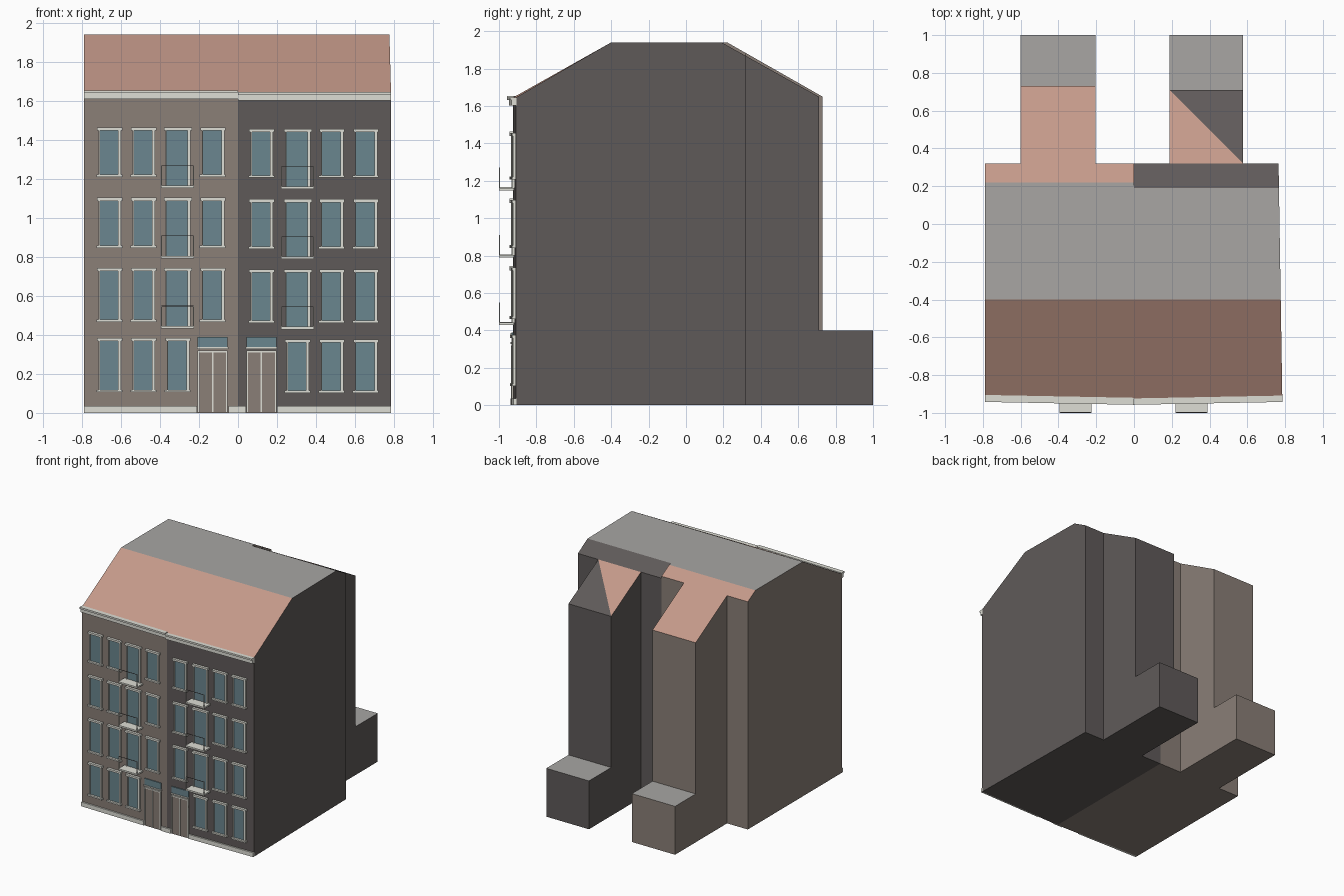
import bpy, bmesh

if "Cube" in bpy.data.objects:
    bpy.data.objects.remove(bpy.data.objects["Cube"])


def material(name, rgb):
    m = bpy.data.materials.new(name)
    lin = [(c / 255 / 12.92) if c < 11 else ((c / 255 + 0.055) / 1.055) ** 2.4 for c in rgb]
    m.diffuse_color = (*lin, 1)
    m.use_nodes = True
    m.node_tree.nodes["Principled BSDF"].inputs["Base Color"].default_value = m.diffuse_color
    return m


TAUPE = material("taupe_wall", (138, 127, 119))
DARK = material("dark_grey_wall", (95, 90, 89))
TILE = material("terracotta_roof", (197, 154, 138))
FLAT = material("grey_flat_roof", (168, 166, 164))
TRIM = material("off_white_trim", (222, 222, 213))
GLASS = material("blue_grey_glass", (106, 134, 143))


def front(x):
    """y of the slightly bent street facade"""
    return -0.91 - 0.015 * (1 - abs(x) / 0.79)


def finish(name, bm, mats):
    bmesh.ops.recalc_face_normals(bm, faces=bm.faces)
    me = bpy.data.meshes.new(name)
    bm.to_mesh(me)
    bm.free()
    for m in mats:
        me.materials.append(m)
    ob = bpy.data.objects.new(name, me)
    bpy.context.collection.objects.link(ob)
    return ob


def extrude_profile(name, profile, x0, x1, wall, back_slope=TILE, open_y=None, split=False):
    """Extrude a (y, z) outline along x; roof colours follow the face slope"""
    bm = bmesh.new()
    rings = []
    for x in (x0, x1):
        ring = []
        for y, z in profile:
            px = x - 0.016 * (y + 0.91) if x > 0.7 else x   # slanting end wall
            ring.append(bm.verts.new((px, front(x) if y < -0.9 else y, z)))
        rings.append(ring)
    a, b = rings
    n = len(profile)
    bm.faces.new(a)
    bm.faces.new(b)
    for i in range(n):
        j = (i + 1) % n
        bm.faces.new((a[i], a[j], b[j], b[i]))
    bmesh.ops.recalc_face_normals(bm, faces=bm.faces)
    if split:       # diagonal across the sloping wing roof
        bmesh.ops.connect_verts(bm, verts=[a[2], b[1]])
    if open_y is not None:      # no hidden wall where the parts join
        hidden = [f for f in bm.faces if all(abs(v.co.y - open_y) < 1e-4 for v in f.verts)]
        bmesh.ops.delete(bm, geom=hidden, context='FACES')
    bm.normal_update()
    for f in bm.faces:
        c = f.calc_center_median()
        if f.normal.z > 0.95:
            f.material_index = 1
        elif f.normal.z > 0.3:
            f.material_index = 2 if c.y < 0 else 3
            if split and c.x < (x0 + x1) / 2:
                f.material_index = 2
    return finish(name, bm, [wall, FLAT, TILE, back_slope])


def facade_band(name, x0, x1, z0, z1, depth, mat):
    """Strip that follows the facade line"""
    bm = bmesh.new()
    v = [bm.verts.new((x, front(x) - d, z))
         for x in (x0, x1) for d in (-0.005, depth) for z in (z0, z1)]
    for q in ((0, 1, 3, 2), (4, 5, 7, 6), (0, 1, 5, 4), (2, 3, 7, 6), (0, 2, 6, 4), (1, 3, 7, 5)):
        bm.faces.new([v[i] for i in q])
    return finish(name, bm, [mat])


def box(name, x0, x1, y0, y1, z0, z1, mat):
    bm = bmesh.new()
    bmesh.ops.create_cube(bm, size=1)
    for v in bm.verts:
        v.co = ((x0, x1)[v.co.x > 0], (y0, y1)[v.co.y > 0], (z0, z1)[v.co.z > 0])
    return finish(name, bm, [mat])


def window(cx, z0, z1, hw, sill=True):
    facade_band("window_glass", cx - hw, cx + hw, z0, z1, 0.003, GLASS)
    facade_band("window_jamb_right", cx + hw - 0.004, cx + hw + 0.011, z0, z1, 0.013, TRIM)
    facade_band("window_jamb_left", cx - hw - 0.006, cx - hw, z0, z1, 0.013, TRIM)
    facade_band("window_lintel", cx - hw - 0.014, cx + hw + 0.018, z1 - 0.012, z1 + 0.004, 0.02, TRIM)
    if sill:
        facade_band("window_sill", cx - hw - 0.018, cx + hw + 0.018, z0 - 0.004, z0 + 0.008, 0.02, TRIM)


def balcony(cx, z):
    y = front(cx)
    x0, x1 = cx - 0.085, cx + 0.085
    box("balcony_slab", x0, x1, -1.0, y, z - 0.007, z + 0.006, TRIM)
    for x in (x0, x1 - 0.005):
        box("balcony_post", x, x + 0.005, -1.0, -0.994, z, z + 0.11, TRIM)
    box("balcony_rail", x0, x1, -1.0, -0.996, z + 0.107, z + 0.11, DARK)


def door(cx):
    x0, x1 = cx - 0.077, cx + 0.077
    facade_band("door_panel", x0, x1, 0, 0.315, 0.006, TAUPE)
    for x in (x0, cx - 0.004, x1 - 0.008):
        facade_band("door_frame", x, x + 0.008, 0.005, 0.315, 0.012, TRIM)
    facade_band("door_head", x0, x1, 0.311, 0.32, 0.012, TRIM)
    facade_band("transom_glass", x0, x1, 0.335, 0.39, 0.008, GLASS)
    facade_band("transom_sill", x0 - 0.004, x1 + 0.004, 0.327, 0.337, 0.014, TRIM)


# Two houses: x range, wall, flat roof end, wing x range, wing end, column centres, drop
houses = (
    ("left", -0.79, 0.0, TAUPE, 0.22, -0.6, -0.205, 0.73, (-0.66, -0.485, -0.31, -0.13), 3, 2, 0.0),
    ("right", 0.0, 0.785, DARK, 0.19, 0.188, 0.578, 0.71, (0.12, 0.305, 0.48, 0.655), 0, 1, 0.008),
)
for side, x0, x1, wall, yf, w0, w1, yw, cols, door_col, balc_col, drop in houses:
    back = TILE if side == "left" else DARK
    zb = 1.94 - 0.29 * (0.32 - yf) / (yw - yf)
    # main body, rear wing and low annex
    extrude_profile(side + "_house", [(-0.91, 0), (-0.91, 1.645), (-0.4, 1.94), (yf, 1.94),
                                      (0.32, zb), (0.32, 0)], x0, x1, wall, back)
    extrude_profile(side + "_wing", [(0.32, 0), (0.32, zb), (yw, 1.65), (yw, 0)],
                    w0, w1, wall, back, 0.32, side == "right")
    extrude_profile(side + "_annex", [(yw, 0), (yw, 0.4), (1, 0.4), (1, 0)], w0, w1, wall, back, yw)
    # cornice and plinth
    facade_band(side + "_cornice", x0, x1, 1.61 - drop, 1.652 - drop, 0.022, TRIM)
    facade_band(side + "_cornice_lip", x0, x1, 1.64 - drop, 1.654 - drop, 0.032, TRIM)
    dx = cols[door_col]
    facade_band(side + "_plinth", x0, dx - 0.08, 0, 0.035, 0.012, TRIM)
    facade_band(side + "_plinth", dx + 0.08, x1, 0, 0.035, 0.012, TRIM)
    # windows, doors and balconies
    for floor, (z0, z1) in enumerate(((0.11, 0.38), (0.47, 0.74), (0.85, 1.1), (1.215, 1.46))):
        for i, cx in enumerate(cols):
            if floor == 0 and i == door_col:
                door(cx)
            elif floor and i == balc_col:
                zs = 0.44 + 0.36 * (floor - 1) - drop / 2
                window(cx, zs + 0.005, z1 - drop, 0.056, False)
                balcony(cx, zs)
            else:
                window(cx, z0 - drop / 2, z1 - drop, 0.049)
